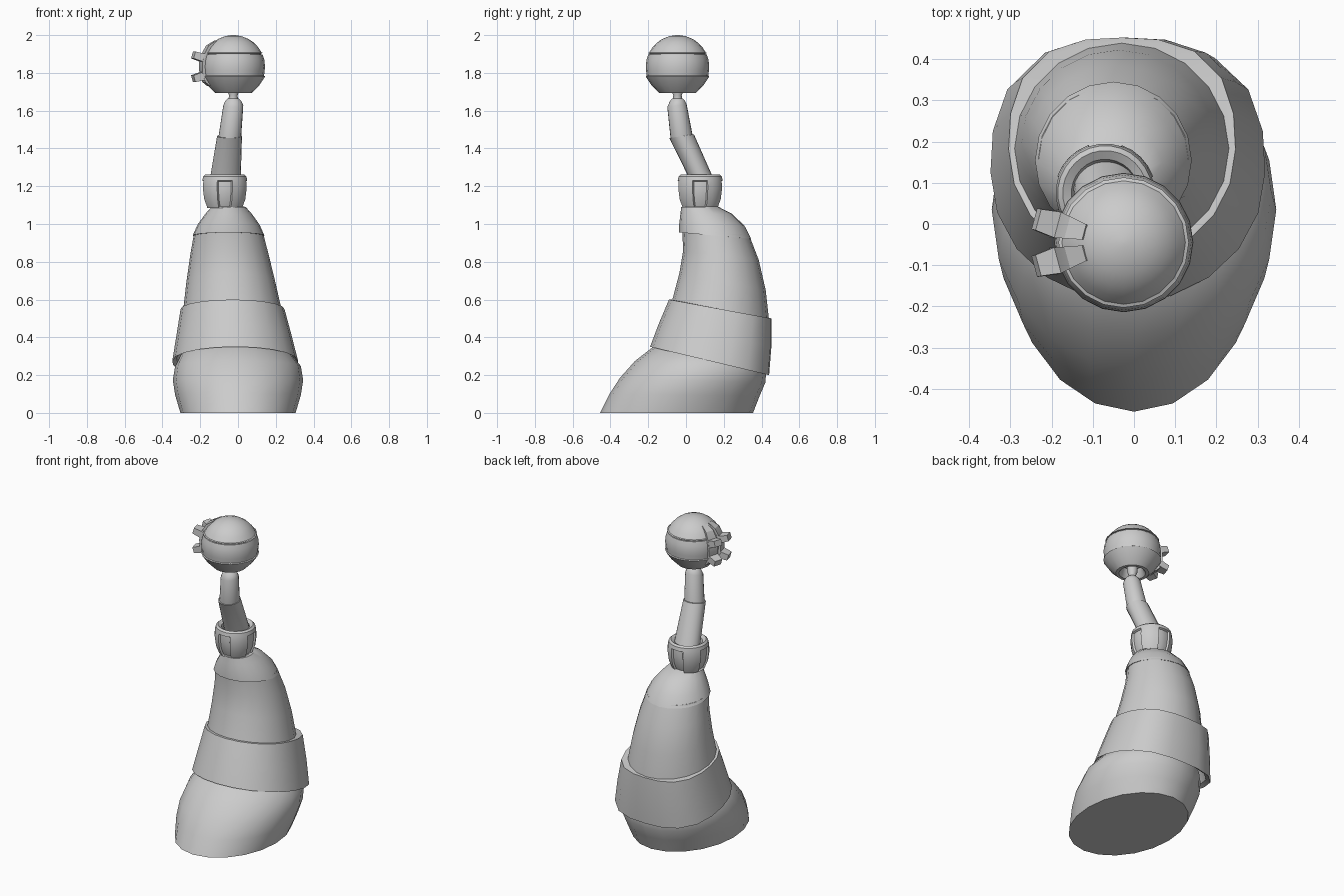
import bpy, bmesh
from math import sin, cos, radians, pi
from mathutils import Vector, Matrix

if "Cube" in bpy.data.objects:
    bpy.data.objects.remove(bpy.data.objects["Cube"])


def finish(name, bm, angle=35):
    bmesh.ops.recalc_face_normals(bm, faces=bm.faces)
    mesh = bpy.data.meshes.new(name)
    bm.to_mesh(mesh)
    bm.free()
    ob = bpy.data.objects.new(name, mesh)
    bpy.context.collection.objects.link(ob)
    bpy.ops.object.select_all(action='DESELECT')
    ob.select_set(True)
    bpy.context.view_layer.objects.active = ob
    bpy.ops.object.shade_smooth_by_angle(angle=radians(angle))
    return ob


def loft_bm(rings, n=20, power=2.0):
    """Ring = front y, front z, back y, back z, centre x, half width.
    power > 2 squares off the back half."""
    bm = bmesh.new()
    loops = []
    for fy, fz, by, bz, cx, hw in rings:
        loop = []
        for j in range(n):
            a = -pi / 2 + (j - 0.5) * 2 * pi / n if n == 28 else -pi / 2 + j * 2 * pi / n
            c, s = cos(a), sin(a)
            if s > 0 and power != 2:
                k = (abs(c) ** power + s ** power) ** (-1 / power)
                c, s = c * k, s * k
            t = (s + 1) / 2
            loop.append(bm.verts.new((cx + hw * c, fy + (by - fy) * t, fz + (bz - fz) * t)))
        loops.append(loop)
    rows = []
    for lo, hi in zip(loops, loops[1:]):
        rows.append([bm.faces.new((lo[j], lo[(j + 1) % n], hi[(j + 1) % n], hi[j])) for j in range(n)])
    bm.faces.new(loops[0][::-1])
    bm.faces.new(loops[-1])
    return bm, rows


def lathe_rings(profile, cx, cy):
    return [(cy - r, z, cy + r, z, cx, r) for r, z in profile]


# Leaning base
bm, _ = loft_bm([(-.455, 0, .355, 0, 0, .305), (-.405, .10, .39, .09, 0, .333),
                 (-.35, .185, .42, .16, 0, .345), (-.27, .275, .425, .22, 0, .333),
                 (-.18, .345, .41, .28, -.01, .29), (-.10, .38, .36, .33, -.01, .2)])
finish("base", bm)

# Overhanging skirt with an open underside
bm, _ = loft_bm([(-.13, .44, .41, .34, -.02, .265), (-.165, .36, .415, .22, -.015, .31),
                 (-.19, .35, .44, .2, -.015, .333), (-.145, .47, .452, .35, -.021, .305),
                 (-.09, .6, .452, .5, -.029, .275), (-.08, .6, .442, .5, -.029, .265)], power=2.7)
finish("skirt", bm)

# Curved torso
bm, _ = loft_bm([(-.08, .57, .442, .47, -.028, .265), (-.035, .74, .422, .65, -.038, .235),
                 (-.015, .86, .385, .81, -.045, .208), (-.02, .97, .335, .94, -.05, .182)])
finish("torso", bm)

# Shoulder cap
bm, _ = loft_bm([(-.02, .955, .33, .922, -.05, .178), (-.036, .955, .345, .922, -.05, .19),
                 (-.036, 1.0, .31, .99, -.05, .165), (-.03, 1.05, .245, 1.053, -.05, .125),
                 (-.025, 1.09, .17, 1.092, -.05, .09)])
finish("shoulder_cap", bm)

# Collar with four sunken panels
bm, rows = loft_bm(lathe_rings([(.05, 1.085), (.097, 1.085), (.115, 1.13), (.123, 1.19), (.12, 1.23),
                                (.115, 1.252), (.103, 1.262), (.082, 1.25), (.07, 1.2)], -.07, .075), n=28)
bmesh.ops.recalc_face_normals(bm, faces=bm.faces)
for q in range(4):
    panel = [rows[r][(7 * q + d) % 28] for r in (1, 2, 3) for d in (-1, 0, 1)]
    bmesh.ops.inset_region(bm, faces=panel, thickness=.005, depth=-.011, use_even_offset=True)
finish("collar", bm)

# Neck segments and thin pivot
bm, _ = loft_bm([(.035, 1.18, .17, 1.18, -.067, .082), (.008, 1.26, .137, 1.26, -.065, .08),
                 (-.088, 1.455, .042, 1.475, -.045, .066), (-.08, 1.456, .034, 1.474, -.045, .058)])
finish("lower_neck", bm)
bm, _ = loft_bm([(-.082, 1.455, .034, 1.475, -.043, .06), (-.099, 1.62, .003, 1.635, -.025, .053),
                 (-.085, 1.65, -.007, 1.655, -.025, .042), (-.073, 1.665, -.017, 1.665, -.025, .028)])
finish("upper_neck", bm)
bm, _ = loft_bm(lathe_rings([(.028, 1.65), (.022, 1.68), (.03, 1.70), (.03, 1.77)], -.025, -.045), n=12)
finish("head_pivot", bm)

# Round head: hollow bottom, two grooves
HEAD = Vector((-.025, -.045, 1.832))
dome = [(.168 * cos(radians(a)), 1.832 + .168 * sin(radians(a))) for a in (27, 38, 50, 62, 75, 86)]
profile = [(.055, 1.75), (.068, 1.705), (.078, 1.694), (.097, 1.694), (.138, 1.735), (.163, 1.772),
           (.169, 1.781), (.163, 1.785), (.166, 1.81), (.168, 1.835), (.164, 1.87), (.155, 1.898),
           (.148, 1.898), (.148, 1.903), (.158, 1.905)] + dome + [(.001, 2.0)]
bm, _ = loft_bm(lathe_rings(profile, HEAD.x, HEAD.y))
finish("head", bm)


# Side fixture: two curved strips carrying two prongs each
def polar(az, pol, r):
    az, pol = radians(az), radians(pol)
    return HEAD + Vector((-cos(az) * sin(pol), sin(az) * sin(pol), cos(pol))) * r


for side, label in ((1, "rear"), (-1, "front")):
    bm = bmesh.new()
    steps = (36, 52, 68, 84, 100, 116, 126)
    secs = []
    for p in steps:
        outer = .172 if p in (36, 126) else .183
        secs.append([bm.verts.new(polar(side * a, p, r)) for a, r in
                     ((4, .155), (4, outer), (26, outer), (26, .155))])
    for lo, hi in zip(secs, secs[1:]):
        for j in range(4):
            bm.faces.new((lo[j], lo[(j + 1) % 4], hi[(j + 1) % 4], hi[j]))
    bm.faces.new(secs[0])
    bm.faces.new(secs[-1][::-1])
    finish(label + "_side_strip", bm, 25)
    for pol, tag in ((74, "upper"), (106, "lower")):
        bm = bmesh.new()
        bmesh.ops.create_cube(bm, size=1)
        for v in bm.verts:
            if v.co.z > 0:
                v.co.x *= .8
                v.co.y *= .85
        direction = polar(side * 15, pol, 1) - HEAD
        bmesh.ops.transform(bm, verts=bm.verts, matrix=(
            Matrix.Translation(polar(side * 15, pol, .2))
            @ direction.to_track_quat('Z', 'Y').to_matrix().to_4x4()
            @ Matrix.Diagonal((.066, .044, .056, 1))))
        finish(label + "_" + tag + "_prong", bm, 20)
